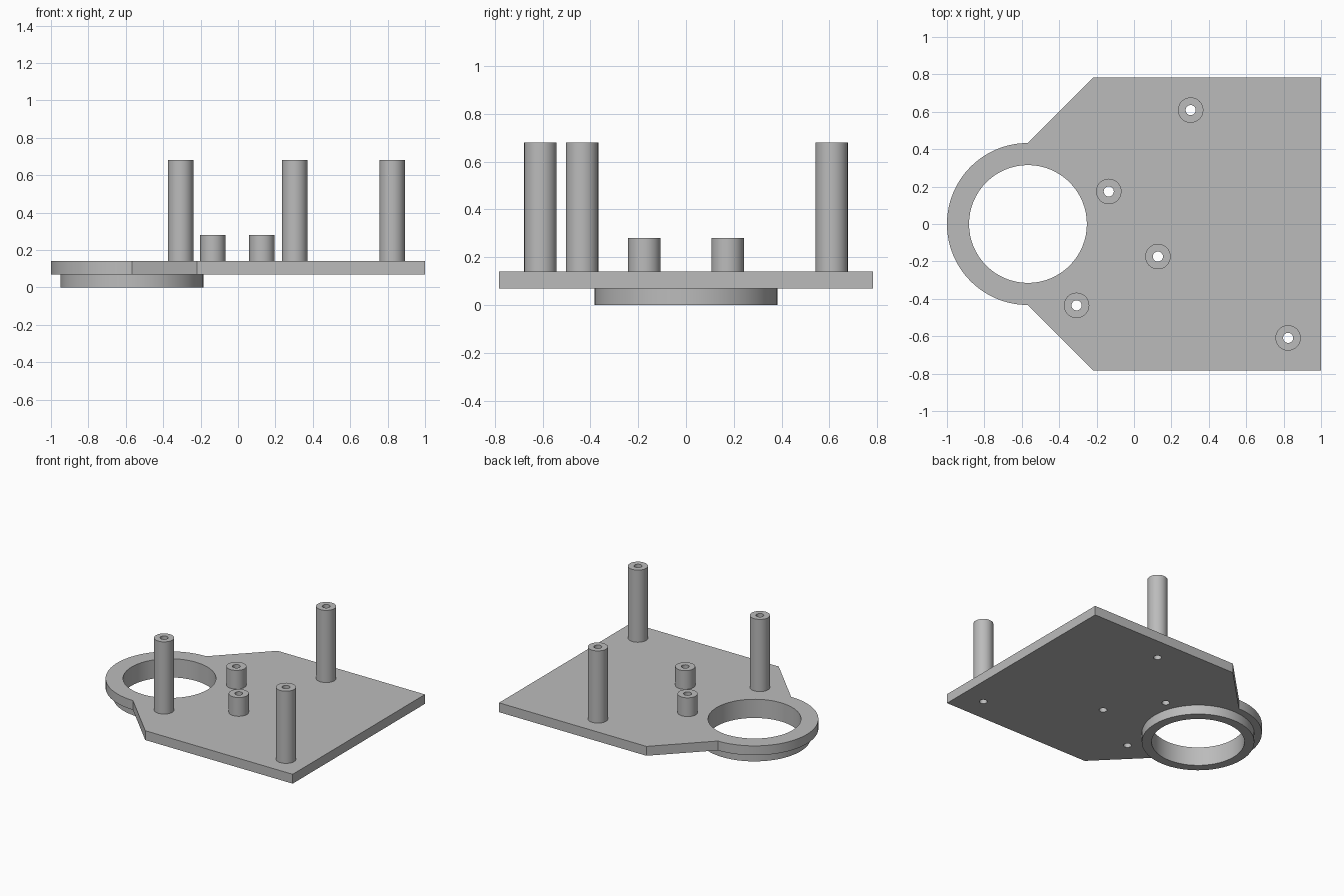
import bpy
import bmesh
from math import cos, sin, pi
from mathutils import Vector

cube = bpy.data.objects.get("Cube")
if cube:
    bpy.data.objects.remove(cube, do_unlink=True)

grey = bpy.data.materials.new("plain grey")
grey.use_nodes = True
COLOUR = (0.5, 0.5, 0.5, 1)
grey.diffuse_color = COLOUR
for node in grey.node_tree.nodes:
    if node.type == 'BSDF_PRINCIPLED':
        node.inputs["Base Color"].default_value = COLOUR


def arc(centre, radius, start=0.0, sweep=2 * pi, steps=64):
    """Points along an arc; a full turn leaves out the repeated last point."""
    count = steps if sweep >= 2 * pi else steps + 1
    return [(centre[0] + radius * cos(start + sweep * i / steps),
             centre[1] + radius * sin(start + sweep * i / steps)) for i in range(count)]


def extruded(name, loops, bottom, top):
    """Solid from an outer loop and any hole loops, extruded between two heights."""
    bm = bmesh.new()
    edges = []
    for loop in loops:
        verts = [bm.verts.new((x, y, bottom)) for x, y in loop]
        edges += [bm.edges.new((verts[i - 1], verts[i])) for i in range(len(verts))]
    bmesh.ops.triangle_fill(bm, use_beauty=True, use_dissolve=False,
                            edges=edges, normal=(0, 0, 1))
    result = bmesh.ops.extrude_face_region(bm, geom=bm.faces[:])
    raised = [v for v in result["geom"] if isinstance(v, bmesh.types.BMVert)]
    bmesh.ops.translate(bm, verts=raised, vec=Vector((0, 0, top - bottom)))
    bmesh.ops.recalc_face_normals(bm, faces=bm.faces[:])
    mesh = bpy.data.meshes.new(name)
    bm.to_mesh(mesh)
    bm.free()
    mesh.materials.append(grey)
    obj = bpy.data.objects.new(name, mesh)
    bpy.context.collection.objects.link(obj)
    return obj


RING = (-0.567, 0)
RING_HOLE = 0.315
PLATE_BOTTOM, PLATE_TOP = 0.07, 0.14
POST_RADIUS, BORE_RADIUS = 0.068, 0.027
TALL, SHORT = 0.68, 0.28

# Hollow posts: name, centre, top height
posts = [
    ("back_tall_post", (0.303, 0.609), TALL),
    ("front_left_tall_post", (0.824, -0.609), TALL),
    ("front_right_tall_post", (-0.307, -0.435), TALL),
    ("back_short_post", (-0.135, 0.174), SHORT),
    ("front_short_post", (0.128, -0.174), SHORT),
]
bores = [arc(centre, BORE_RADIUS, steps=32) for _, centre, _ in posts]

# Plate: rounded end around the ring, angled shoulders, square far end
outline = arc(RING, 0.433, pi / 2, pi)
outline += [(-0.22, -0.782), (1, -0.782), (1, 0.782), (-0.22, 0.782)]
parts = [extruded("base_plate", [outline, arc(RING, RING_HOLE)] + bores,
                  PLATE_BOTTOM, PLATE_TOP)]

# Collar below the ring opening
parts.append(extruded("lower_collar", [arc(RING, 0.382), arc(RING, RING_HOLE)],
                      0, PLATE_BOTTOM))

# Posts with bores that continue through the plate
for (name, centre, height), bore in zip(posts, bores):
    parts.append(extruded(name, [arc(centre, POST_RADIUS, steps=32), bore],
                          PLATE_TOP, height))

# Smooth round walls, crisp edges
bpy.ops.object.select_all(action='DESELECT')
for part in parts:
    part.select_set(True)
bpy.context.view_layer.objects.active = parts[0]
bpy.ops.object.shade_smooth_by_angle(angle=pi / 6)
